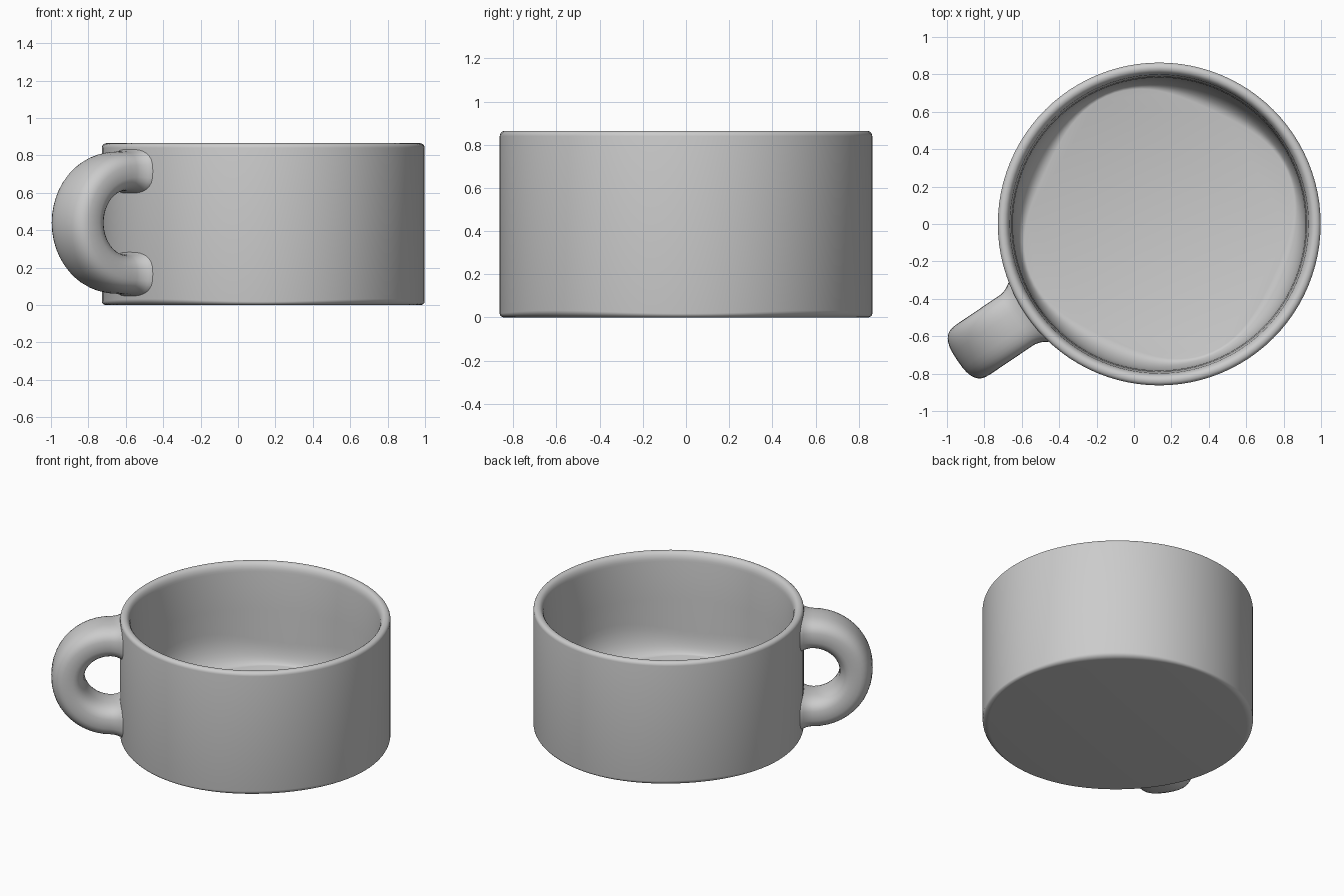
import bpy, bmesh, math
from mathutils import Vector

if "Cube" in bpy.data.objects:
    bpy.data.objects.remove(bpy.data.objects["Cube"])

CENTRE = Vector((0.135, 0, 0))   # axis of the bowl
RADIUS, HEIGHT = 0.863, 0.865
HANDLE_ANGLE = math.radians(214)

clay = bpy.data.materials.new("grey clay")
clay.use_nodes = True
grey = (0.6, 0.6, 0.6, 1)
clay.diffuse_color = grey
clay.node_tree.nodes["Principled BSDF"].inputs["Base Color"].default_value = grey


def loft(name, rings):
    """Skin a list of closed rings of points into one smooth capped object."""
    bm = bmesh.new()
    rows = [[bm.verts.new(p) for p in ring] for ring in rings]
    n = len(rows[0])
    for a, b in zip(rows, rows[1:]):
        for i in range(n):
            j = (i + 1) % n
            bm.faces.new((a[i], a[j], b[j], b[i]))
    bm.faces.new(rows[0][::-1])
    bm.faces.new(rows[-1])
    bmesh.ops.recalc_face_normals(bm, faces=bm.faces)
    mesh = bpy.data.meshes.new(name)
    bm.to_mesh(mesh)
    bm.free()
    mesh.materials.append(clay)
    obj = bpy.data.objects.new(name, mesh)
    bpy.context.collection.objects.link(obj)
    bpy.ops.object.select_all(action='DESELECT')
    obj.select_set(True)
    bpy.context.view_layer.objects.active = obj
    bpy.ops.object.shade_smooth_by_angle(angle=math.radians(40))


def arc(r0, z0, r1, z1, steps, bulge_out):
    """Quarter ellipse between two profile points."""
    pts = []
    for i in range(steps + 1):
        t = math.pi / 2 * i / steps
        s, c = math.sin(t), 1 - math.cos(t)
        u, v = (s, c) if bulge_out else (c, s)
        pts.append((r0 + (r1 - r0) * u, z0 + (z1 - z0) * v))
    return pts


def body_profile(angle):
    """Wall section; the base and floor corners vary four times around."""
    base = (1 - math.cos(4 * angle)) / 2
    floor = (1 - math.cos(4 * (angle - math.radians(20)))) / 2
    flat = RADIUS - 0.022 - 0.02 * base
    pts = arc(flat, 0, RADIUS, 0.018 + 0.015 * base, 6, True)
    pts += arc(RADIUS, HEIGHT - 0.025, RADIUS - 0.025, HEIGHT, 5, False)
    pts += arc(RADIUS - 0.03, HEIGHT, 0.797, HEIGHT - 0.06, 6, True)
    pts += [(0.788, 0.7), (0.783, 0.55)]
    pts += arc(0.78, 0.32 + 0.08 * floor, 0.74 - 0.07 * floor, 0.175, 8, False)
    return pts


# Bowl body: section turned around the axis
SIDES = 96
angles = [2 * math.pi * i / SIDES for i in range(SIDES)]
sections = [body_profile(a) for a in angles]
rings = [[CENTRE + Vector((s[k][0] * math.cos(a), s[k][0] * math.sin(a), s[k][1]))
          for a, s in zip(angles, sections)] for k in range(len(sections[0]))]
loft("cup_body", rings)

# Handle: flattened tube along a U, flared where it meets the wall
out = Vector((math.cos(HANDLE_ANGLE), math.sin(HANDLE_ANGLE), 0))
side = Vector((-out.y, out.x, 0))
up = Vector((0, 0, 1))
BEND, BEND_R, MID_Z = 0.922, 0.275, 0.44
HALF_THICK, HALF_WIDE = 0.106, 0.161

flare = [(0.815, 1.24), (0.845, 1.18), (0.862, 1.11), (0.882, 1.05), (0.905, 1.01)]
path = [(r, BEND_R, 0, s) for r, s in flare]
for i in range(25):
    t = math.pi * i / 24
    path.append((BEND + BEND_R * math.sin(t), BEND_R * math.cos(t), t, 1))
path += [(r, -BEND_R, math.pi, s) for r, s in reversed(flare)]


def rounded(v):
    return math.copysign(abs(v) ** 0.72, v)


rings = []
for r, z, t, scale in path:
    centre = CENTRE + out * r + up * (MID_Z + z)
    normal = out * math.sin(t) + up * math.cos(t)
    rings.append([centre + scale * (normal * HALF_THICK * rounded(math.cos(a))
                                    + side * HALF_WIDE * rounded(math.sin(a)))
                  for a in (2 * math.pi * i / 32 for i in range(32))])
loft("handle", rings)
